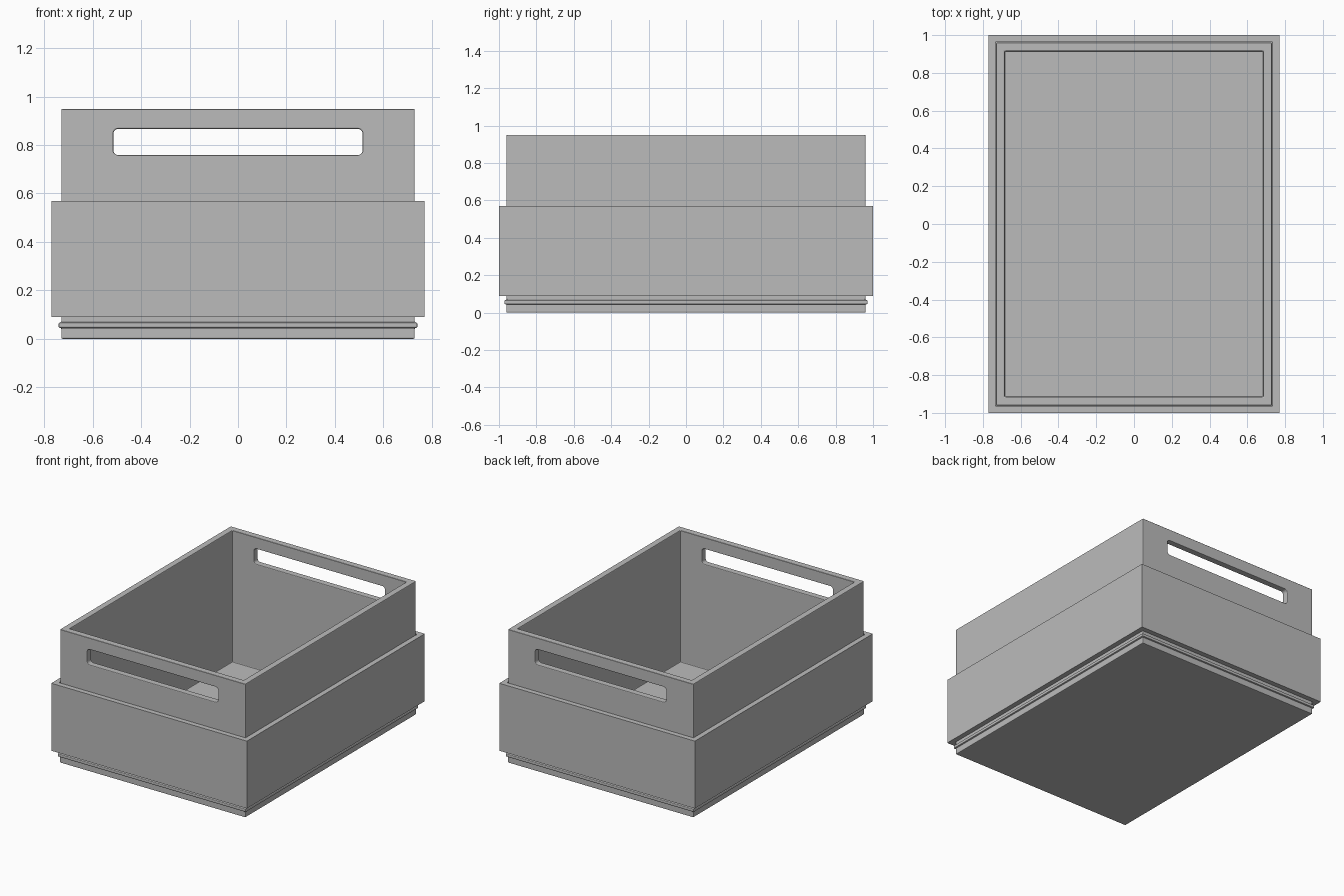
import bpy
import bmesh
from math import cos, sin, pi

old = bpy.data.objects.get("Cube")
if old:
    bpy.data.objects.remove(old, do_unlink=True)

HX, HY = 0.73, 0.96  # half size of the box walls

grey = bpy.data.materials.new("mid grey plastic")
grey.use_nodes = True
colour = (0.5, 0.5, 0.5, 1)
grey.diffuse_color = colour
grey.node_tree.nodes["Principled BSDF"].inputs["Base Color"].default_value = colour


def finish(name, bm):
    bmesh.ops.recalc_face_normals(bm, faces=bm.faces)
    mesh = bpy.data.meshes.new(name)
    bm.to_mesh(mesh)
    bm.free()
    mesh.materials.append(grey)
    obj = bpy.data.objects.new(name, mesh)
    bpy.context.collection.objects.link(obj)
    return obj


def rectangular_sweep(name, profile, closed):
    """Sweep (offset, z) points round the box; cap both ends unless closed."""
    bm = bmesh.new()
    rings = []
    for off, z in profile:
        x, y = HX + off, HY + off
        rings.append([bm.verts.new((sx * x, sy * y, z))
                      for sx, sy in ((-1, -1), (1, -1), (1, 1), (-1, 1))])
    pairs = list(zip(rings, rings[1:]))
    if closed:
        pairs.append((rings[-1], rings[0]))
    else:
        bm.faces.new(rings[0])
        bm.faces.new(rings[-1])
    for a, b in pairs:
        for i in range(4):
            j = (i + 1) % 4
            bm.faces.new((a[i], a[j], b[j], b[i]))
    return finish(name, bm)


def soften(obj, width):
    bevel = obj.modifiers.new("soft edges", "BEVEL")
    bevel.width = width
    bevel.segments = 2
    bevel.limit_method = "ANGLE"
    bevel.angle_limit = 0.7


# Open box with a thin floor and a raised bead near its foot
wall = -0.045
box = rectangular_sweep("box", [
    (0, 0), (0, 0.045), (0.011, 0.045), (0.011, 0.067), (0, 0.067),
    (0, 0.95), (wall, 0.95), (wall, 0.012)], False)

# Rounded handle slot cut through the front and back walls
bm = bmesh.new()
radius, steps = 0.02, 5
outline = []
for k, (sx, sz) in enumerate(((1, 1), (-1, 1), (-1, -1), (1, -1))):
    for s in range(steps + 1):
        a = (k + s / steps) * pi / 2
        outline.append(bm.verts.new((sx * (0.515 - radius) + radius * cos(a), -1.2,
                                     0.813 + sz * (0.054 - radius) + radius * sin(a))))
face = bm.faces.new(outline)
side = bmesh.ops.extrude_face_region(bm, geom=[face])
bmesh.ops.translate(bm, vec=(0, 2.4, 0),
                    verts=[g for g in side["geom"] if isinstance(g, bmesh.types.BMVert)])
cutter = finish("slot_cutter", bm)
cutter.hide_render = True

cut = box.modifiers.new("handle slots", "BOOLEAN")
cut.operation = "DIFFERENCE"
cut.solver = "EXACT"
cut.object = cutter
soften(box, 0.005)

# Bake the cut so that the cutter can go
graph = bpy.context.evaluated_depsgraph_get()
baked = bpy.data.meshes.new_from_object(box.evaluated_get(graph))
box.modifiers.clear()
box.data = baked
bpy.data.objects.remove(cutter, do_unlink=True)

# Sleeve standing just clear of the walls
sleeve = rectangular_sweep("sleeve", [
    (0.04, 0.09), (0.04, 0.57), (0.004, 0.57), (0.004, 0.09)], True)
